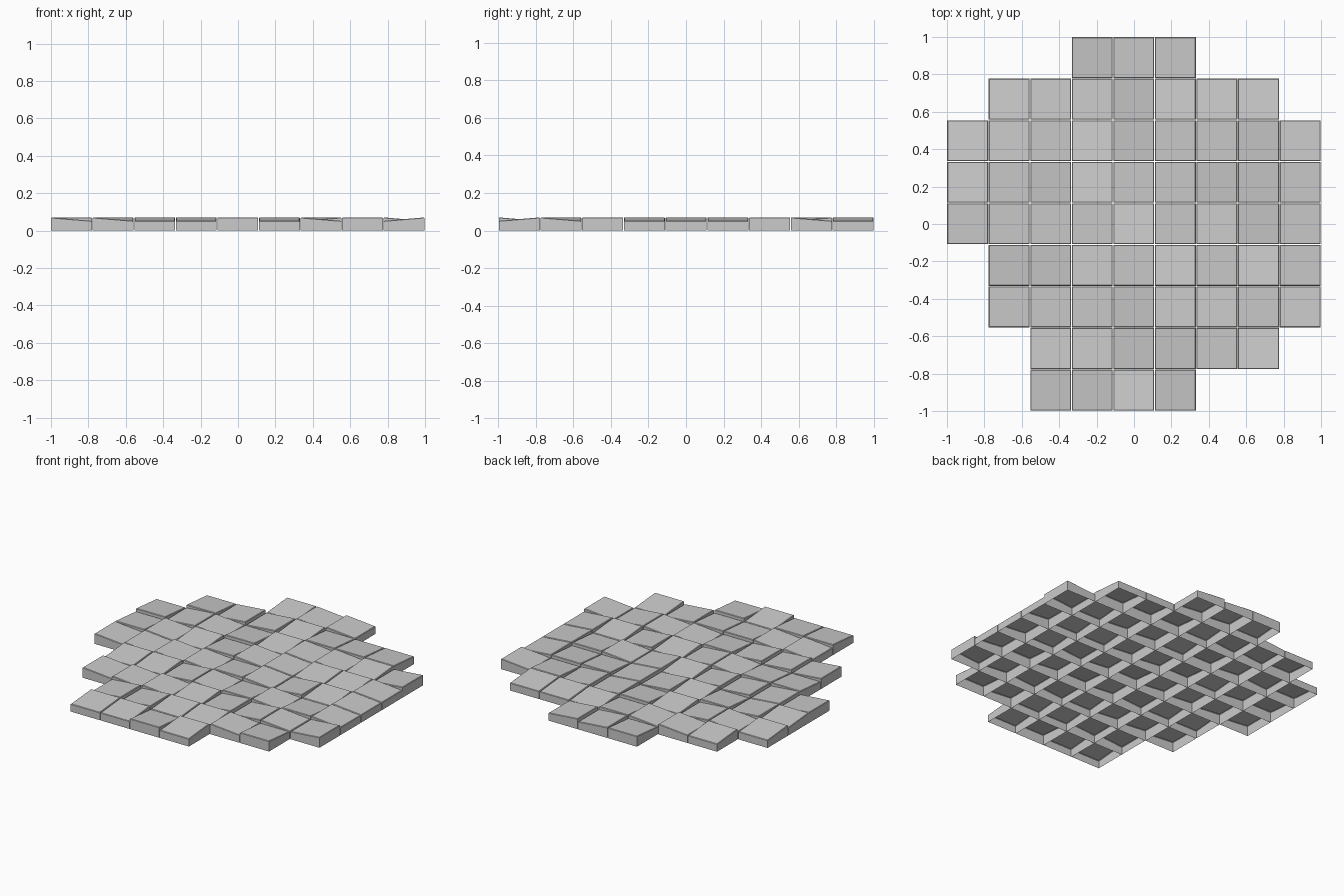
import bpy, bmesh, random
from mathutils import Vector

if "Cube" in bpy.data.objects:
    bpy.data.objects.remove(bpy.data.objects["Cube"])

random.seed(4)
PITCH = 0.2222      # tile spacing
HALF = 0.1092       # half tile width
CHAMFER = 0.0035    # small top edge break
LOW, HIGH = 0.052, 0.070

# Tile layout, back row first. Letter = side the top slopes down to, ? = any
LAYOUT = [
    "...??E...",
    ".??????N.",
    "????????W",
    "????????E",
    "E???????E",
    ".???????E",
    ".E??????W",
    "..????EN.",
    "..SSNS...",
]
SLOPE = {"N": (0, 1), "S": (0, -1), "E": (1, 0), "W": (-1, 0)}
CORNERS = [(-1, -1), (1, -1), (1, 1), (-1, 1)]


def paving_tile(name, cx, cy, side):
    """Hollow square tile, open underneath, with a tilted chamfered top."""
    dx, dy = SLOPE[side]

    def ring(half, height):
        return [bm.verts.new((x * half, y * half, height(x, y))) for x, y in CORNERS]

    def top(x, y):
        return (LOW + HIGH) / 2 - (x * dx + y * dy) * (HIGH - LOW) / 2

    bm = bmesh.new()
    rings = [ring(HALF, lambda x, y: 0.0),
             ring(HALF, lambda x, y: top(x, y) - 0.003),
             ring(HALF - CHAMFER, top)]
    for a, b in zip(rings, rings[1:]):
        for i in range(4):
            j = (i + 1) % 4
            bm.faces.new((a[i], a[j], b[j], b[i]))
    bm.faces.new(rings[-1])
    mesh = bpy.data.meshes.new(name)
    bm.to_mesh(mesh)
    bm.free()
    obj = bpy.data.objects.new(name, mesh)
    obj.location = Vector((cx, cy, 0))
    bpy.context.collection.objects.link(obj)


# Lay the tiles on a 9 x 9 grid
for r, row in enumerate(LAYOUT):
    for c, mark in enumerate(row):
        if mark != ".":
            side = random.choice("NSEW") if mark == "?" else mark
            paving_tile(f"paving_tile_{r}_{c}", (c - 4) * 0.2222 - 0.001,
                        (4 - r) * PITCH + 0.001, side)
